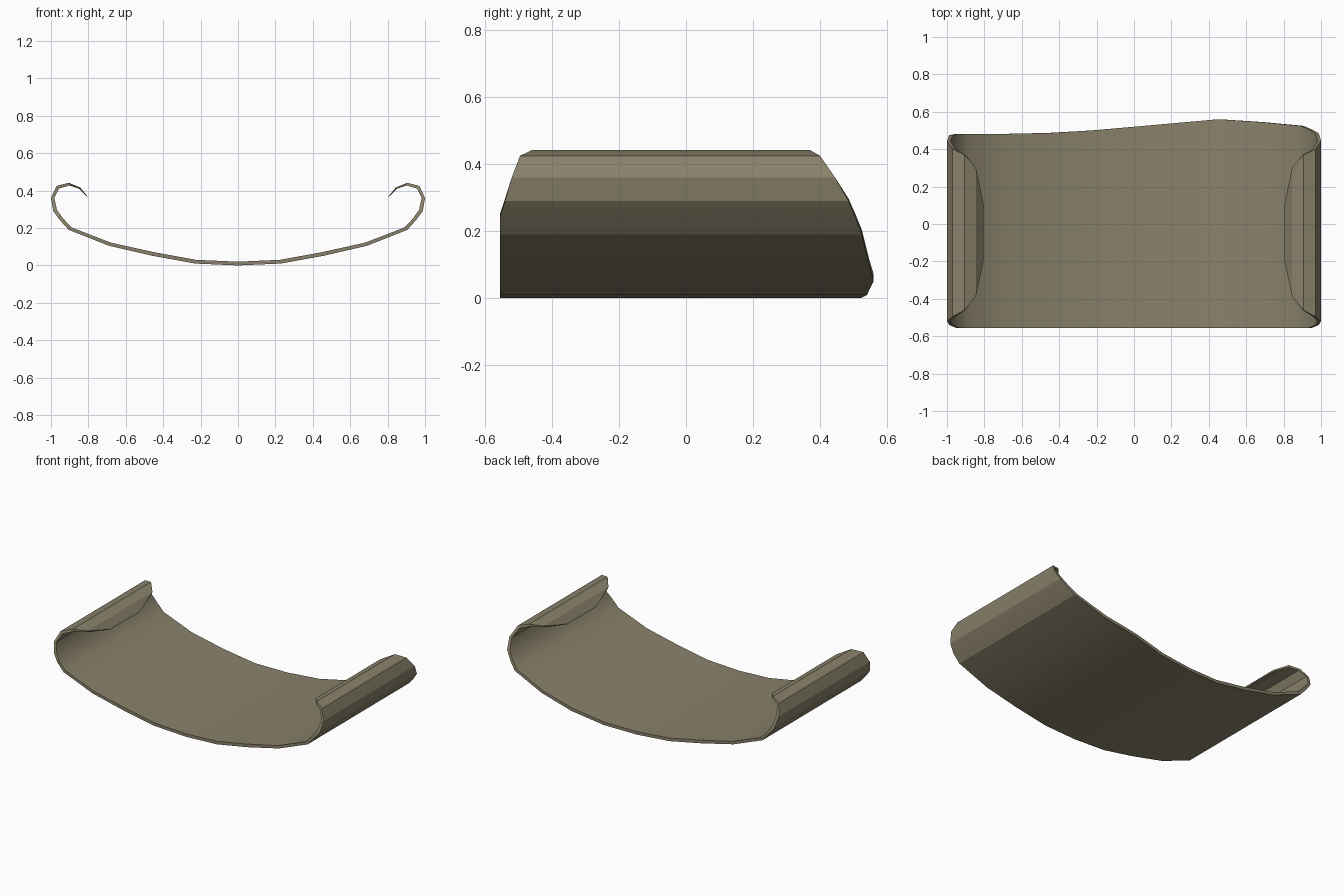
import bpy, bmesh, math

# Half cross-section: outer x, z, inner x, z, front y, back y on the left, back y on the right
half = [
    (0.00, 0.000, 0.00, 0.020, -0.555, 0.52, 0.52),
    (0.23, 0.010, 0.225, 0.030, -0.555, 0.50, 0.54),
    (0.46, 0.052, 0.45, 0.071, -0.555, 0.487, 0.56),
    (0.69, 0.105, 0.68, 0.122, -0.555, 0.482, 0.545),
    (0.905, 0.190, 0.89, 0.203, -0.555, 0.482, 0.525),
    (0.952, 0.242, 0.936, 0.252, -0.555, 0.482, 0.505),
    (0.988, 0.290, 0.968, 0.297, -0.54, 0.475, 0.485),
    (1.00, 0.360, 0.982, 0.360, -0.52, 0.445, 0.445),
    (0.97, 0.425, 0.957, 0.411, -0.495, 0.40, 0.40),
    (0.905, 0.442, 0.902, 0.427, -0.46, 0.37, 0.37),
    (0.845, 0.418, 0.848, 0.409, -0.385, 0.30, 0.30),
    (0.805, 0.370, 0.807, 0.367, -0.20, 0.11, 0.11),
]

# Mirror the section into stations running from the left curl to the right curl
stations = [(-ox, oz, -ix, iz, f, bl) for ox, oz, ix, iz, f, bl, br in reversed(half[1:])]
stations += [(ox, oz, ix, iz, f, br) for ox, oz, ix, iz, f, bl, br in half]

# Thin curled sheet: a four-cornered ring at each station, joined and capped
bm = bmesh.new()
rings = [[bm.verts.new(p) for p in ((ox, f, oz), (ox, b, oz), (ix, b, iz), (ix, f, iz))]
         for ox, oz, ix, iz, f, b in stations]
for a, c in zip(rings, rings[1:]):
    for k in range(4):
        n = (k + 1) % 4
        bm.faces.new((a[k], a[n], c[n], c[k]))
bm.faces.new(rings[0])
bm.faces.new(rings[-1])
bmesh.ops.recalc_face_normals(bm, faces=bm.faces)

mesh = bpy.data.meshes.new("curled_panel")
bm.to_mesh(mesh)
bm.free()
panel = bpy.data.objects.new("curled_panel", mesh)
bpy.context.collection.objects.link(panel)

# Drab tan finish
mat = bpy.data.materials.new("drab_tan")
mat.diffuse_color = (0.25, 0.22, 0.145, 1)
mesh.materials.append(mat)

# Smooth bowl, crisp facets on the curls
bpy.context.view_layer.objects.active = panel
panel.select_set(True)
bpy.ops.object.shade_smooth_by_angle(angle=math.radians(26))
